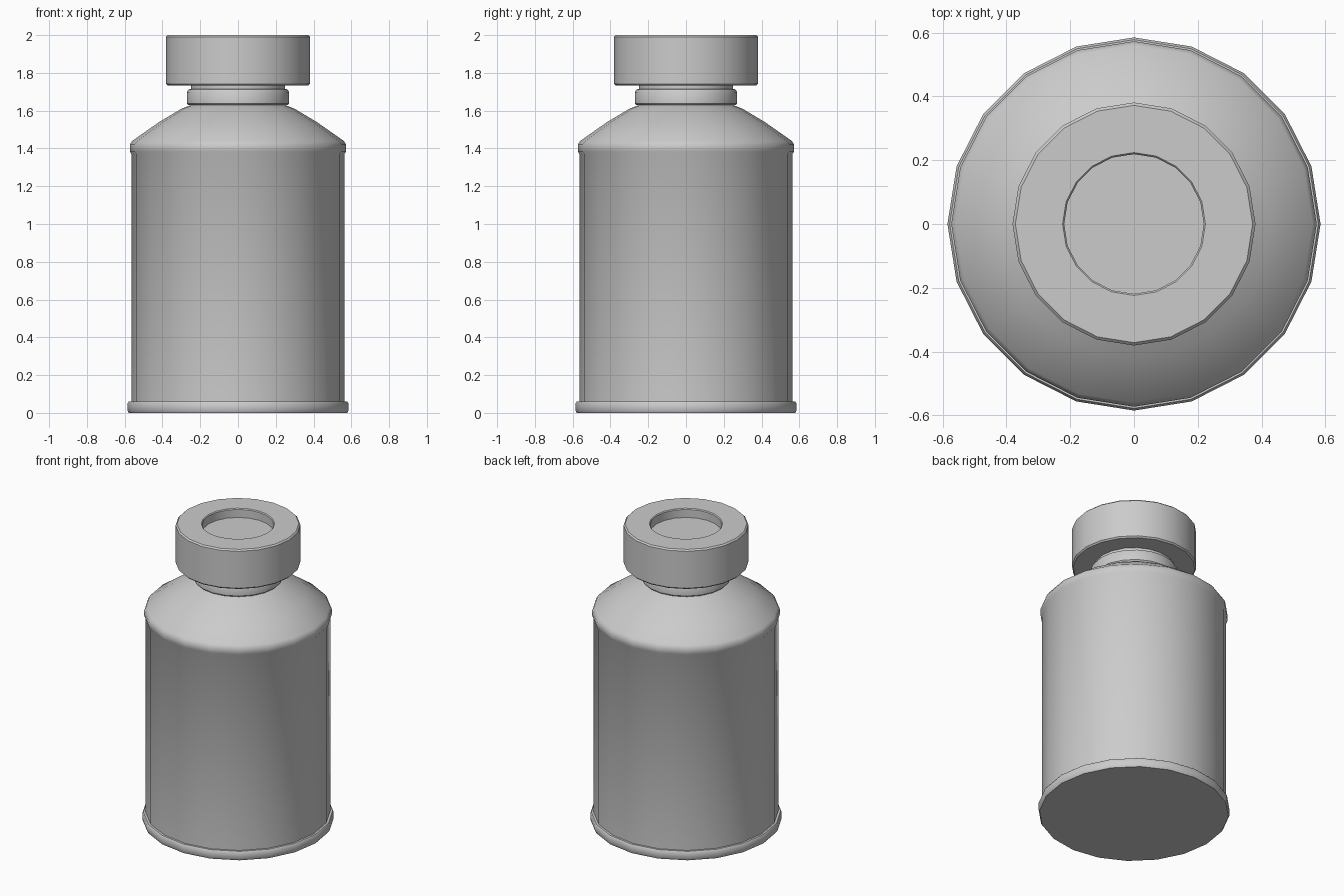
import bpy, bmesh, math

if "Cube" in bpy.data.objects:
    bpy.data.objects.remove(bpy.data.objects["Cube"])

SIDES = 20


def lathe(name, profile):
    """Spin an (r, z) profile, listed bottom to top, into a closed 20-sided solid."""
    bm = bmesh.new()
    rings = []
    for r, z in profile:
        rings.append([bm.verts.new((r * math.cos(2 * math.pi * i / SIDES),
                                    r * math.sin(2 * math.pi * i / SIDES), z))
                      for i in range(SIDES)])
    for low, high in zip(rings, rings[1:]):
        for i in range(SIDES):
            j = (i + 1) % SIDES
            bm.faces.new((low[i], low[j], high[j], high[i]))
    bm.faces.new(rings[0][::-1])
    bm.faces.new(rings[-1])
    mesh = bpy.data.meshes.new(name)
    bm.to_mesh(mesh)
    bm.free()
    obj = bpy.data.objects.new(name, mesh)
    bpy.context.collection.objects.link(obj)
    bpy.ops.object.select_all(action='DESELECT')
    obj.select_set(True)
    bpy.context.view_layer.objects.active = obj
    bpy.ops.object.shade_smooth_by_angle(angle=math.radians(35))
    return obj


# Bottle: base rim, straight wall, shoulder bead, sloped shoulder, neck collar
lathe("bottle", [
    (0.578, 0.0), (0.585, 0.012), (0.585, 0.05), (0.578, 0.06), (0.564, 0.06),
    (0.564, 1.37), (0.573, 1.385), (0.573, 1.42), (0.56, 1.44),
    (0.42, 1.538), (0.30, 1.61), (0.25, 1.63),
    (0.264, 1.63), (0.271, 1.638), (0.271, 1.698), (0.262, 1.712),
    (0.25, 1.716), (0.25, 1.75),
])

# Screw cap with a shallow round recess in the top
lathe("cap", [
    (0.372, 1.733), (0.381, 1.742), (0.381, 1.991), (0.372, 2.0),
    (0.224, 2.0), (0.219, 1.994), (0.219, 1.94),
])
